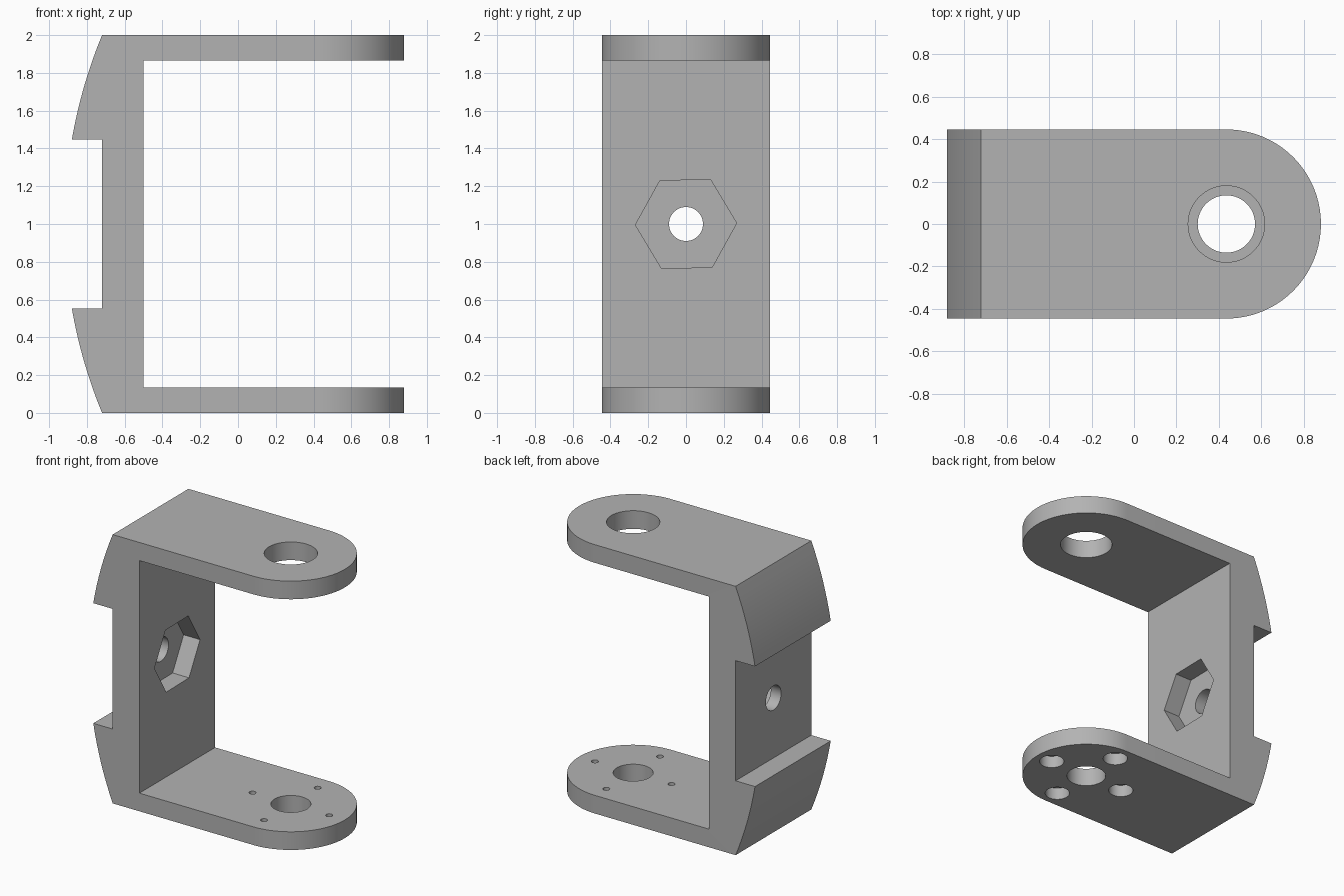
import bpy, bmesh, math
from mathutils import Vector

cube = bpy.data.objects.get("Cube")
if cube:
    bpy.data.objects.remove(cube, do_unlink=True)

HALF_W = 0.445          # half the bracket width
PIVOT_X = 0.435         # centre of the rounded arm ends
BACK, INNER = -0.72, -0.5
THICK = 0.135           # arm thickness

grey = bpy.data.materials.new("plain grey")
grey.use_nodes = True
grey.diffuse_color = (0.45, 0.45, 0.45, 1)
grey.node_tree.nodes["Principled BSDF"].inputs["Base Color"].default_value = grey.diffuse_color


def prism(name, points, direction):
    """Extrude a closed loop of 3D points along a direction."""
    bm = bmesh.new()
    face = bm.faces.new([bm.verts.new(p) for p in points])
    moved = bmesh.ops.extrude_face_region(bm, geom=[face])["geom"]
    bmesh.ops.translate(bm, vec=Vector(direction),
                        verts=[g for g in moved if isinstance(g, bmesh.types.BMVert)])
    bmesh.ops.recalc_face_normals(bm, faces=bm.faces)
    mesh = bpy.data.meshes.new(name)
    bm.to_mesh(mesh)
    bm.free()
    mesh.materials.append(grey)
    obj = bpy.data.objects.new(name, mesh)
    bpy.context.collection.objects.link(obj)
    return obj


def ring(radius, sides, turn=0.0):
    angles = [turn + math.tau * i / sides for i in range(sides)]
    return [(radius * math.cos(a), radius * math.sin(a)) for a in angles]


def upright_hole(name, x, y, radius, z0, z1, sides=64):
    pts = [(x + u, y + v, z0) for u, v in ring(radius, sides)]
    return prism(name, pts, (0, 0, z1 - z0))


def sideways_hole(name, radius, x0, x1, sides, turn=0.0):
    pts = [(x0, u, 1 + v) for u, v in ring(radius, sides, turn)]
    return prism(name, pts, (x1 - x0, 0, 0))


def apply_boolean(target, tool, operation):
    mod = target.modifiers.new(tool.name, "BOOLEAN")
    mod.object, mod.operation, mod.solver = tool, operation, "EXACT"
    bpy.context.view_layer.objects.active = target
    bpy.ops.object.modifier_apply(modifier=mod.name)
    bpy.data.objects.remove(tool, do_unlink=True)


# Side profile: upper half with a curved hook, mirrored about mid height
ARC_X, ARC_R = 1.706, 2.624
hook_low = 0.447
steps = 8
upper = [(BACK, hook_low)]
for i in range(steps + 1):
    h = hook_low + (1 - hook_low) * i / steps
    upper.append((ARC_X - math.sqrt(ARC_R ** 2 - h ** 2), h))
upper += [(1, 1), (1, 1 - THICK), (INNER, 1 - THICK)]
profile = upper + [(x, -h) for x, h in reversed(upper)]
bracket = prism("bracket", [(x, -0.6, 1 + h) for x, h in profile], (0, 1.2, 0))

# Plan outline with rounded arm ends
outline = [(-1.2, -HALF_W, -0.2)]
for i in range(65):
    a = -math.pi / 2 + math.pi * i / 64
    outline.append((PIVOT_X + HALF_W * math.cos(a), HALF_W * math.sin(a), -0.2))
outline.append((-1.2, HALF_W, -0.2))
apply_boolean(bracket, prism("plan_outline", outline, (0, 0, 2.4)), "INTERSECT")

# Pivot holes, nut pocket and bolt hole
holes = [
    upright_hole("top_pivot_hole", PIVOT_X, 0, 0.18, 1.7, 2.2),
    upright_hole("bottom_pivot_hole", PIVOT_X, 0, 0.135, -0.2, 0.3),
    sideways_hole("nut_pocket", 0.268, INNER - 0.135, INNER + 0.2, 6, math.radians(1)),
    sideways_hole("bolt_hole", 0.09, BACK - 0.3, INNER + 0.3, 48),
]
# Four counterbored screw holes around the bottom pivot
for dx, dy in ring(0.315, 4):
    holes.append(upright_hole("screw_counterbore", PIVOT_X + dx, dy, 0.085, -0.2, 0.09, 32))
    holes.append(upright_hole("screw_hole", PIVOT_X + dx, dy, 0.024, -0.2, 0.3, 24))
for hole in holes:
    apply_boolean(bracket, hole, "DIFFERENCE")

bpy.ops.object.select_all(action="DESELECT")
bracket.select_set(True)
bpy.context.view_layer.objects.active = bracket
bpy.ops.object.shade_smooth_by_angle(angle=math.radians(30))
